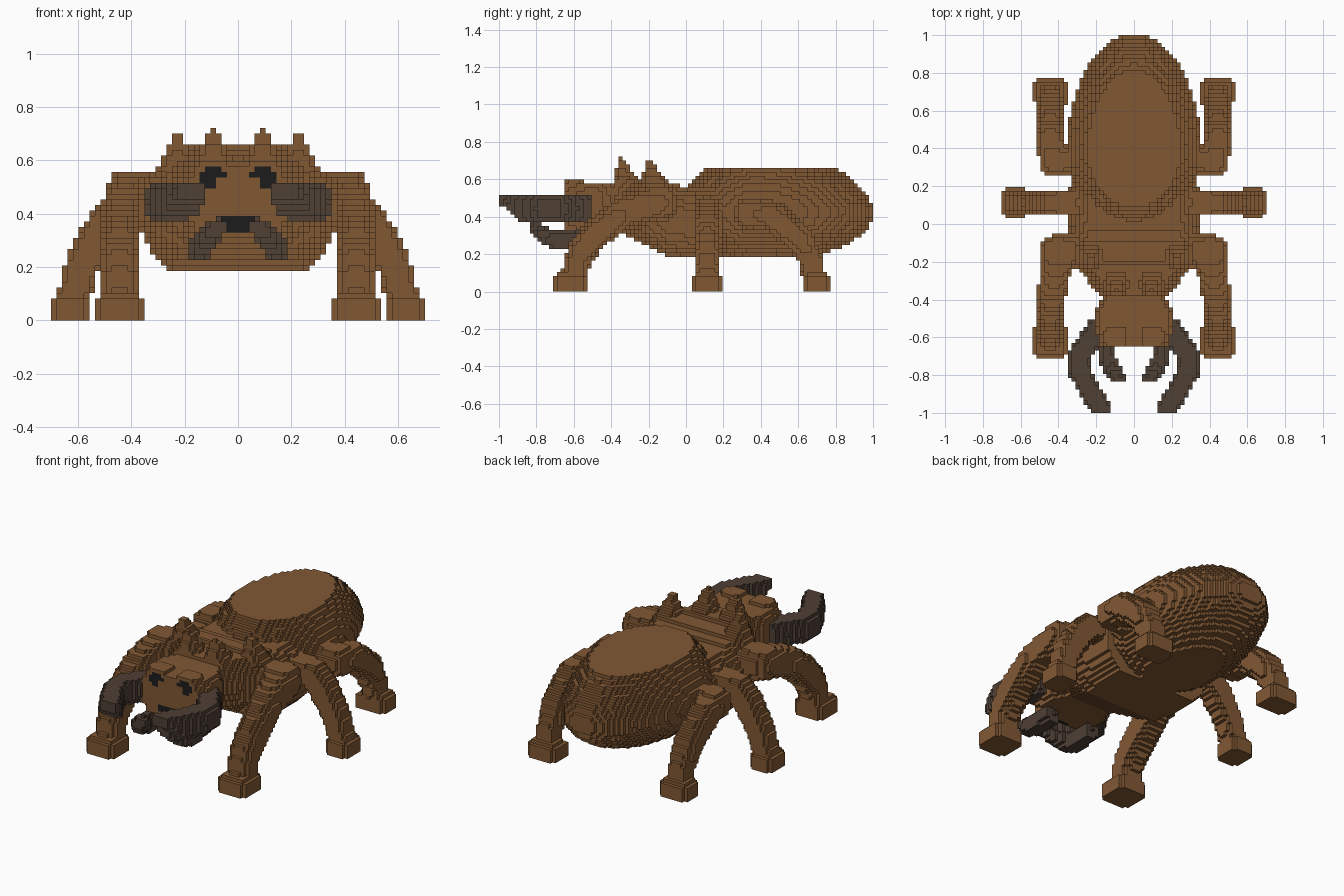
import bpy
import bmesh
from math import hypot
from mathutils import Vector

CELL = 2 / 97
# Cells sit beside the x and z origin planes, and astride the y one
SHIFT = Vector((0, 0.5, 0))

cube = bpy.data.objects.get("Cube")
if cube:
    bpy.data.objects.remove(cube, do_unlink=True)


def material(name, rgb):
    mat = bpy.data.materials.new(name)
    mat.use_nodes = True
    color = (*rgb, 1)
    mat.diffuse_color = color
    mat.node_tree.nodes["Principled BSDF"].inputs["Base Color"].default_value = color
    return mat


brown = material("shell brown", (0.22, 0.099, 0.034))
dark = material("jaw grey brown", (0.077, 0.05, 0.036))
black = material("eye black", (0.012, 0.012, 0.012))

STEPS = [Vector(s) for s in ((1, 0, 0), (-1, 0, 0), (0, 1, 0),
                             (0, -1, 0), (0, 0, 1), (0, 0, -1))]
HALF = Vector((0.5, 0.5, 0.5))


def blocks(name, inside, low, high, mat, side=1):
    """Fill the cells where inside(x, y, z) holds and keep the outer squares."""
    spans = [range(round(a / CELL + s), round(b / CELL + s)) for a, b, s in zip(low, high, SHIFT)]
    cells = {(i, j, k) for i in spans[0] for j in spans[1] for k in spans[2]
             if inside(*((Vector((i, j, k)) + HALF - SHIFT) * CELL))}
    bm = bmesh.new()
    corners = {}

    def corner(p):
        key = tuple(round(c) for c in p)
        if key not in corners:
            x, y, z = (Vector(key) - SHIFT) * CELL
            corners[key] = bm.verts.new((x * side, y, z))
        return corners[key]

    for cell in cells:
        middle = Vector(cell) + HALF
        for n in STEPS:
            if tuple(round(c) for c in Vector(cell) + n) in cells:
                continue
            u = Vector((n.y, n.z, n.x))
            v = n.cross(u)
            ring = [corner(middle + (n + a * u + b * v) / 2)
                    for a, b in ((-1, -1), (1, -1), (1, 1), (-1, 1))]
            bm.faces.new(ring if side > 0 else ring[::-1])
    mesh = bpy.data.meshes.new(name)
    bm.to_mesh(mesh)
    bm.free()
    mesh.materials.append(mat)
    obj = bpy.data.objects.new(name, mesh)
    bpy.context.collection.objects.link(obj)


def pair(name, inside, low, high, mat):
    for label, side in (("left", 1), ("right", -1)):
        blocks(label + "_" + name, inside, low, high, mat, side)


def loft(rows, bulge, power):
    """Rounded section with rows of (y, half width, bottom, top)."""
    def inside(x, y, z):
        for a, b in zip(rows, rows[1:]):
            if a[0] <= y <= b[0]:
                t = (y - a[0]) / (b[0] - a[0])
                w, lo, hi = (p + (q - p) * t for p, q in zip(a[1:], b[1:]))
                h = (hi - lo) / 2 * bulge
                return (lo <= z <= hi and
                        abs(x / w) ** power + abs((z - (lo + hi) / 2) / h) ** power <= 1)
        return False
    return inside


def limb(points, power=3):
    """Thick path through points of (x, y, z, radius)."""
    def inside(x, y, z):
        p = Vector((x, y, z))
        for a, b in zip(points, points[1:]):
            start, line = Vector(a[:3]), Vector(b[:3]) - Vector(a[:3])
            t = min(1, max(0, (p - start).dot(line) / line.length_squared))
            r = a[3] + (b[3] - a[3]) * t
            if sum(abs(c / r) ** power for c in p - start - line * t) <= 1:
                return True
        return False
    return inside


# Abdomen: an egg in plan with chamfered, flattened top and rounder belly
def abdomen(x, y, z):
    ry = 0.63 if y > 0.38 else 0.42
    rise = ((z - 0.43) / 0.34) ** 1.5 if z > 0.43 else ((0.43 - z) / 0.275) ** 2
    return (x / 0.355) ** 2 + ((y - 0.38) / ry) ** 2 + rise <= 1


blocks("abdomen", abdomen, (-0.35, -0.06, 0.19), (0.35, 1, 0.66), brown)

# Thorax
thorax_rows = [(-0.4, 0.16, 0.34, 0.58), (-0.34, 0.21, 0.31, 0.6), (-0.2, 0.34, 0.24, 0.61),
               (-0.1, 0.355, 0.19, 0.59), (0, 0.355, 0.18, 0.56), (0.22, 0.36, 0.18, 0.54)]
blocks("thorax", loft(thorax_rows, 1.35, 2), (-0.35, -0.4, 0.19), (0.35, 0.2, 0.62), brown)


# Round eyes with a notch, and the mouth, all flush with the face
def eye(x, y, z):
    notch = abs(x) < 0.08 and z < 0.536
    return y < -0.63 and hypot(abs(x) - 0.093, z - 0.536) < 0.049 and not notch


def mouth(x, y, z):
    return y < -0.63 and 0.33 < z < 0.39 and abs(x) < (0.083 if z > 0.35 else 0.062)


pair("eye", eye, (0.04, -0.65, 0.49), (0.15, -0.63, 0.58), black)
blocks("mouth", mouth, (-0.1, -0.65, 0.33), (0.1, -0.63, 0.4), black)

# Head with sockets for eyes and mouth, and brows on top
head_rows = [(-0.65, 0.175, 0.32, 0.585), (-0.58, 0.2, 0.32, 0.585), (-0.48, 0.215, 0.32, 0.585),
             (-0.42, 0.18, 0.33, 0.585), (-0.36, 0.16, 0.34, 0.585)]
skull = loft(head_rows, 1.1, 4)
blocks("head", lambda x, y, z: skull(x, y, z) and not eye(x, y, z) and not mouth(x, y, z),
       (-0.23, -0.65, 0.33), (0.23, -0.36, 0.58), brown)
pair("brow", lambda x, y, z: hypot(x - 0.1, y + 0.6) < 0.066,
     (0.04, -0.65, 0.58), (0.165, -0.55, 0.6), brown)


# Back spikes: stepped cones leaning forward
def spike(cx, tip, top, lean):
    def inside(x, y, z):
        drop = top - z
        r = 0.008 + drop * 0.5
        return abs(x - cx) ** 3 + abs(y - tip - drop * lean) ** 3 <= r ** 3
    return inside


pair("front_spike", spike(0.093, -0.35, 0.72, 0.25), (0, -0.46, 0.56), (0.2, -0.22, 0.72), brown)
pair("back_spike", spike(0.224, -0.2, 0.71, 0.25), (0.1, -0.3, 0.56), (0.32, -0.06, 0.7), brown)


# Legs with blocky stepped feet
def leg(name, points, foot):
    cx, cy, rx, ry = foot
    shin = limb(points)

    def inside(x, y, z):
        grow = 1 if z < 0.08 else 0.8
        if z < 0.11 and abs((x - cx) / rx) ** 5 + abs((y - cy) / ry) ** 5 <= grow ** 5:
            return True
        return z > 0.08 and shin(x, y, z)

    ys = [p[1] for p in points] + [cy]
    pair(name, inside, (0.22, min(ys) - 0.12, 0), (0.72, max(ys) + 0.12, 0.6), brown)


leg("front_leg", [(0.28, -0.14, 0.45, 0.09), (0.4, -0.15, 0.475, 0.09), (0.43, -0.32, 0.43, 0.075),
                  (0.443, -0.48, 0.31, 0.072), (0.443, -0.57, 0.2, 0.068), (0.443, -0.6, 0.08, 0.068)],
    (0.443, -0.619, 0.09, 0.09))
leg("middle_leg", [(0.3, 0.113, 0.44, 0.066), (0.43, 0.113, 0.43, 0.066), (0.5, 0.113, 0.35, 0.066),
                   (0.58, 0.113, 0.22, 0.062), (0.62, 0.113, 0.08, 0.06)],
    (0.629, 0.113, 0.07, 0.08))
leg("rear_leg", [(0.3, 0.335, 0.41, 0.075), (0.425, 0.34, 0.42, 0.077), (0.443, 0.46, 0.4, 0.07),
                 (0.443, 0.6, 0.29, 0.068), (0.443, 0.67, 0.17, 0.06), (0.443, 0.68, 0.08, 0.06)],
    (0.443, 0.7, 0.09, 0.075))

# Large curved mandibles, taller than wide and hooked inwards, with rising tips
mandible_path = limb([(0.2, -0.54, 0.445, 0.05), (0.23, -0.61, 0.445, 0.053),
                      (0.29, -0.7, 0.445, 0.055), (0.29, -0.77, 0.445, 0.055),
                      (0.235, -0.88, 0.445, 0.053), (0.165, -0.99, 0.445, 0.05)])


def mandible(x, y, z):
    floor_z = 0.46 - max(0, y + 0.98) * 0.9
    return z > floor_z and mandible_path(x, y, 0.445 + (z - 0.445) * 0.65)


pair("mandible", mandible, (0.12, -1, 0.37), (0.35, -0.5, 0.52), dark)

# Small lower pincers turning up at the tips
pincer_path = limb([(0.14, -0.56, 0.275, 0.045), (0.145, -0.7, 0.275, 0.045),
                    (0.12, -0.76, 0.3, 0.04), (0.08, -0.81, 0.35, 0.032)])
pair("lower_pincer", pincer_path, (0.04, -0.84, 0.23), (0.2, -0.5, 0.4), dark)
